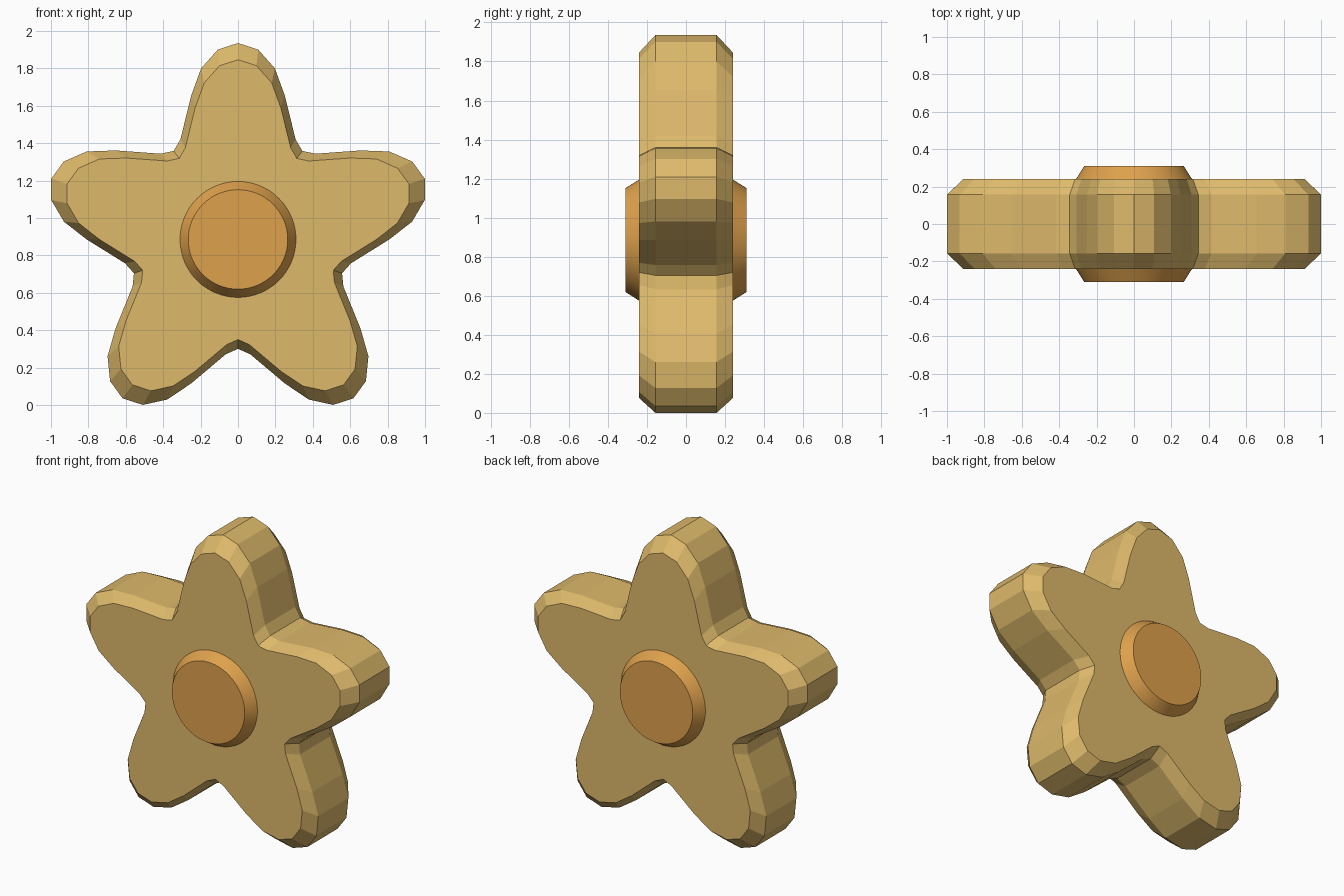
import bpy, bmesh
from math import sin, cos, pi, radians
from mathutils import Vector, Matrix

cube = bpy.data.objects.get("Cube")
if cube:
    bpy.data.objects.remove(cube, do_unlink=True)

CENTRE_Z = 0.885


def material(name, colour):
    mat = bpy.data.materials.new(name)
    mat.use_nodes = True
    mat.diffuse_color = colour
    mat.node_tree.nodes["Principled BSDF"].inputs["Base Color"].default_value = colour
    return mat


def loft(name, outline, rings, mat):
    """Stack scaled copies of an x-z outline along y and cap both ends."""
    bm = bmesh.new()
    loops = [[bm.verts.new((p.x * s, y, p.y * s + CENTRE_Z)) for p in outline]
             for y, s in rings]
    n = len(outline)
    for a, b in zip(loops, loops[1:]):
        for i in range(n):
            j = (i + 1) % n
            bm.faces.new((a[i], a[j], b[j], b[i]))
    bm.faces.new(loops[0])
    bm.faces.new(loops[-1])
    bmesh.ops.recalc_face_normals(bm, faces=bm.faces)
    mesh = bpy.data.meshes.new(name)
    bm.to_mesh(mesh)
    bm.free()
    mesh.materials.append(mat)
    obj = bpy.data.objects.new(name, mesh)
    bpy.context.collection.objects.link(obj)
    return obj


sand = material("sandy yellow", (0.73, 0.49, 0.147, 1))
orange = material("warm orange", (0.73, 0.355, 0.073, 1))

# Star body: half an arm, mirrored and repeated five times
half = [(0.108, 1.015), (0.197, 0.915), (0.25, 0.77), (0.308, 0.535)]
arm = [Vector((-x, z)) for x, z in reversed(half)] + [Vector((0, 1.05))]
arm += [Vector(p) for p in half]
arm.append(Vector((sin(pi / 5), cos(pi / 5))) * 0.585)
star = [Matrix.Rotation(-k * 2 * pi / 5, 2) @ p for k in range(5) for p in arm]
loft("star_body", star,
     [(-0.24, 0.915), (-0.157, 1), (0.157, 1), (0.24, 0.915)], sand)

# Round button through the middle, chamfered on both sides
circle = [Vector((cos(a), sin(a))) for a in (2 * pi * i / 64 for i in range(64))]
button = loft("centre_button", circle,
              [(-0.31, 0.266), (-0.24, 0.31), (0.24, 0.31), (0.31, 0.266)], orange)
bpy.ops.object.select_all(action="DESELECT")
button.select_set(True)
bpy.context.view_layer.objects.active = button
bpy.ops.object.shade_smooth_by_angle(angle=radians(25))
